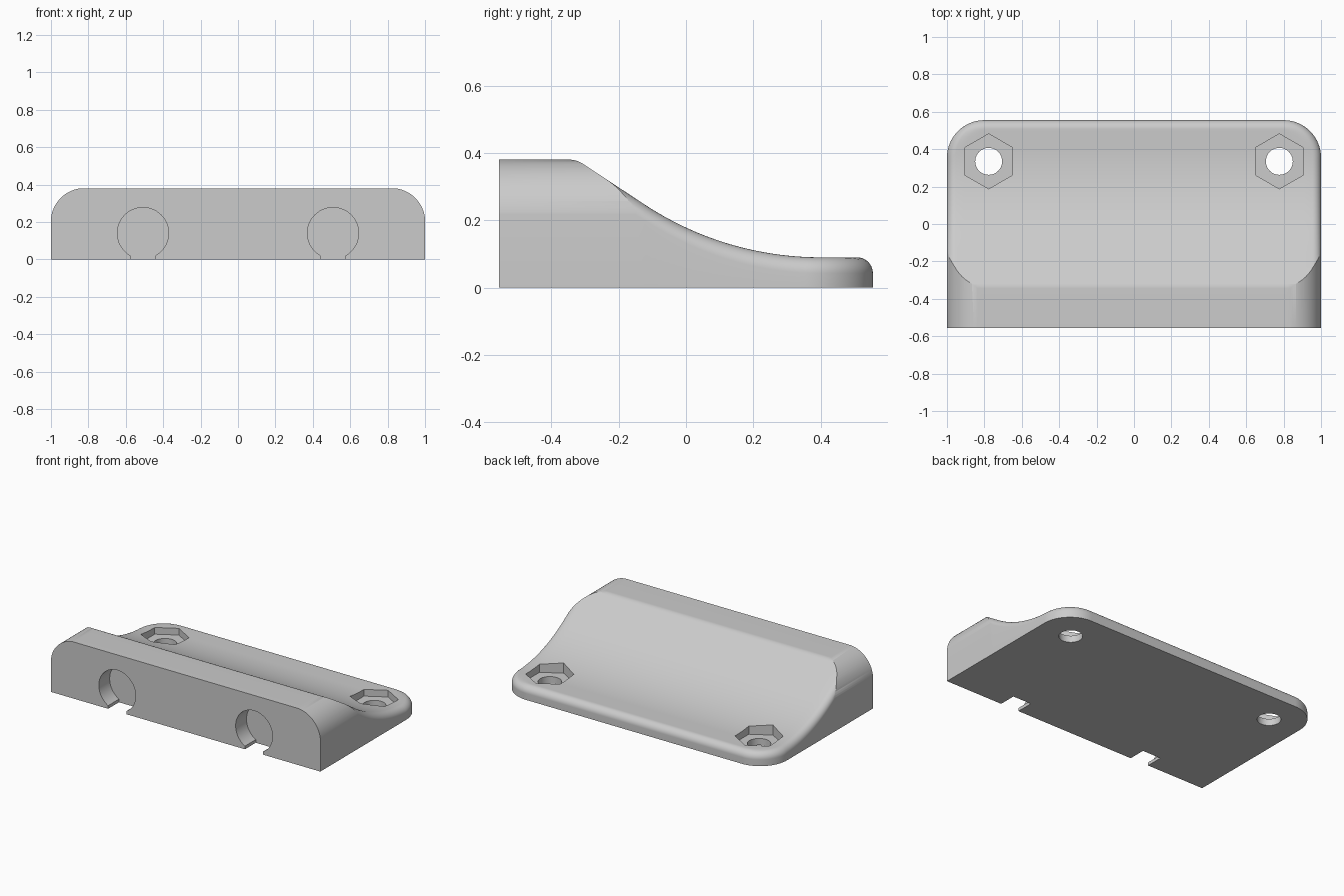
import bpy, bmesh
from math import sin, cos, pi, sqrt, hypot, asin

if "Cube" in bpy.data.objects:
    bpy.data.objects.remove(bpy.data.objects["Cube"], do_unlink=True)

FRONT, BACK = -0.555, 0.555
HIGH, LOW = 0.38, 0.09
CORNER, FILLET = 0.2, 0.047          # plan corner radius, top edge fillet
SWEEP, SWEEP_END, SLOPE = 0.95, 0.4, 0.66
LINE_Y = SWEEP_END - 0.523           # where the straight ramp meets the sweep

grey = bpy.data.materials.new("light grey")
grey.use_nodes = True
grey.diffuse_color = (0.6, 0.6, 0.6, 1)
grey.node_tree.nodes["Principled BSDF"].inputs["Base Color"].default_value = (0.6, 0.6, 0.6, 1)


def sweep_height(y):
    return LOW + SWEEP - sqrt(SWEEP ** 2 - (SWEEP_END - y) ** 2)


CREST = LINE_Y - (HIGH - sweep_height(LINE_Y)) / SLOPE
SOFT = 0.02


def height(y):
    """Side profile: flat top, soft crest, ramp, concave sweep, thin lip."""
    if y <= CREST - SOFT:
        return HIGH
    if y < CREST + SOFT:
        return HIGH - SLOPE * (y - CREST + SOFT) ** 2 / (4 * SOFT)
    if y < LINE_Y:
        return sweep_height(LINE_Y) + SLOPE * (LINE_Y - y)
    return sweep_height(y) if y < SWEEP_END else LOW


def half_width(y):
    t = max(0, y - (BACK - CORNER))
    return 1 - CORNER + sqrt(max(0, CORNER ** 2 - t ** 2))


def edge_distance(x, y):
    """Distance inward from the plan outline."""
    u, v = abs(x) - (1 - CORNER), y - (BACK - CORNER)
    if u > 0 and v > 0:
        return CORNER - hypot(u, v)
    return min(1 - abs(x), BACK - y)


def top(x, y):
    gap = FILLET - min(FILLET, max(0, edge_distance(x, y)))
    return height(y) - FILLET + sqrt(max(0, FILLET ** 2 - gap ** 2))


def spread(a, b, n):
    return [a + (b - a) * i / n for i in range(n)]


def finish(bm, name):
    bmesh.ops.recalc_face_normals(bm, faces=bm.faces)
    mesh = bpy.data.meshes.new(name)
    bm.to_mesh(mesh)
    bm.free()
    obj = bpy.data.objects.new(name, mesh)
    bpy.context.collection.objects.link(obj)
    return obj


def prism(name, points, place, lo, hi):
    """Extrude a flat outline between two levels."""
    bm = bmesh.new()
    a, b = [[bm.verts.new(place(p, q, k)) for p, q in points] for k in (lo, hi)]
    bm.faces.new(a)
    bm.faces.new(b)
    for i in range(len(a)):
        j = (i + 1) % len(a)
        bm.faces.new((a[i], a[j], b[j], b[i]))
    return finish(bm, name)


def along_y(p, q, k):
    return (p, k, q)


def along_z(p, q, k):
    return (p, q, k)


def arc(cx, cy, r, start, end, n):
    return [(cx + r * cos(start + (end - start) * i / n),
             cy + r * sin(start + (end - start) * i / n)) for i in range(n + 1)]


# Body: swept top surface over a rounded plan
stations = [FRONT] + spread(CREST - SOFT, CREST + SOFT, 8)
stations += spread(CREST + SOFT, LINE_Y, 5) + spread(LINE_Y, BACK - CORNER, 24)
stations += [BACK - CORNER + CORNER * sin(pi / 2 * i / 28) for i in range(29)]

bm = bmesh.new()
rows = []
for y in stations:
    w = half_width(y)
    side = [w - FILLET * (1 - cos(pi / 2 * i / 8)) for i in range(8)]
    side += spread(w - FILLET, 0.6, 8) + [0.6]
    xs = [-x for x in side] + side[::-1]
    rows.append([bm.verts.new((x, y, top(x, y))) for x in xs])
for r, s in zip(rows, rows[1:]):
    for i in range(len(r) - 1):
        bm.faces.new((r[i], r[i + 1], s[i + 1], s[i]))
rim = rows[0] + [r[-1] for r in rows[1:-1]] + rows[-1][::-1] + [r[0] for r in rows[-2:0:-1]]
base = [bm.verts.new((v.co.x, v.co.y, 0)) for v in rim]
# Front wall is one flat face, the others are strips
n = len(rows[0])
bm.faces.new(rows[0] + [base[n - 1], base[0]])
for v in base[1:n - 1]:
    bm.verts.remove(v)
for i in range(n - 1, len(rim)):
    j = (i + 1) % len(rim)
    bm.faces.new((rim[i], rim[j], base[j], base[i]))
bm.faces.new([base[0]] + base[n - 1:])
body = finish(bm, "bracket_body")
body.data.materials.append(grey)

cutters = []
for s, side in ((1, "left"), (-1, "right")):
    # Rounded upper shoulder
    shoulder = arc(0.82, 0.2, 0.181, 0, pi / 2, 24) + [(0.82, 0.5), (1.1, 0.5), (1.1, 0.2)]
    cutters.append(prism(side + "_shoulder_cutter", [(s * x, z) for x, z in shoulder],
                         along_y, -0.7, 0.2))
    # Keyhole socket in the front, open at the bottom
    r, slot = 0.137, 0.068
    a = asin(slot / r)
    keyhole = arc(s * 0.508, 0.14, r, -pi / 2 + a, 1.5 * pi - a, 48)
    keyhole += [(s * 0.508 - slot, -0.1), (s * 0.508 + slot, -0.1)]
    cutters.append(prism(side + "_keyhole_cutter", keyhole, along_y, -0.7, FRONT + 0.115))
    # Screw hole with hexagonal nut recess
    cx, cy = s * 0.777, 0.335
    cutters.append(prism(side + "_nut_cutter", arc(cx, cy, 0.147, pi / 2, 2.5 * pi, 6)[:-1],
                         along_z, 0.045, 0.4))
    cutters.append(prism(side + "_hole_cutter", arc(cx, cy, 0.072, 0, 2 * pi, 40)[:-1],
                         along_z, -0.1, 0.3))

bpy.ops.object.select_all(action="DESELECT")
body.select_set(True)
bpy.context.view_layer.objects.active = body
for cutter in cutters:
    cutter.hide_render = True
    mod = body.modifiers.new(cutter.name, "BOOLEAN")
    mod.operation, mod.solver, mod.object = "DIFFERENCE", "EXACT", cutter
    bpy.ops.object.modifier_apply(modifier=mod.name)
    bpy.data.objects.remove(cutter, do_unlink=True)
bpy.ops.object.shade_smooth_by_angle(angle=pi / 7)
